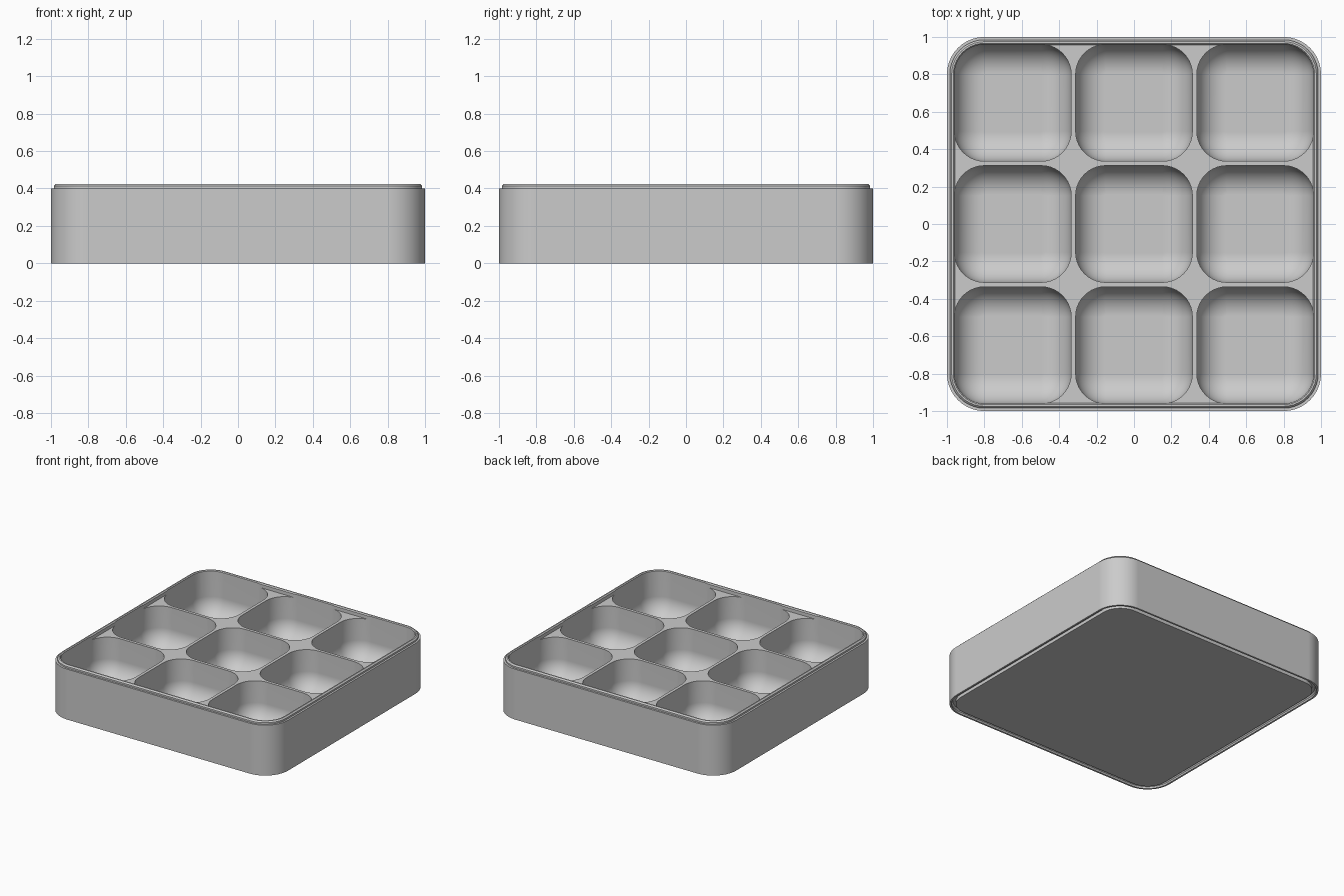
import bpy
import bmesh
from math import cos, sin, pi

if "Cube" in bpy.data.objects:
    bpy.data.objects.remove(bpy.data.objects["Cube"], do_unlink=True)

OUTER, RADIUS = 1.0, 0.2        # tray half width and corner radius
BODY_TOP, RIM_TOP, DECK, FLOOR = 0.4, 0.423, 0.388, 0.06
PITCH, CELL, CELL_RADIUS, FILLET = 0.648, 0.312, 0.16, 0.155
STEPS = 10                      # segments per rounded corner

grey = bpy.data.materials.new("grey plastic")
grey.use_nodes = True
colour = (0.6, 0.6, 0.6, 1)
grey.diffuse_color = colour
grey.node_tree.nodes["Principled BSDF"].inputs["Base Color"].default_value = colour


def ring(bm, half, radius, z, cx=0, cy=0):
    """Rounded square loop of vertices."""
    verts = []
    for corner, (sx, sy) in enumerate([(1, 1), (-1, 1), (-1, -1), (1, -1)]):
        for i in range(STEPS + 1):
            a = (corner + i / STEPS) * pi / 2
            verts.append(bm.verts.new((cx + sx * (half - radius) + radius * cos(a),
                                       cy + sy * (half - radius) + radius * sin(a), z)))
    return verts


def loft(bm, rings):
    """Skin a stack of loops and cap both ends."""
    for low, high in zip(rings, rings[1:]):
        for i in range(len(low)):
            j = (i + 1) % len(low)
            bm.faces.new((low[i], low[j], high[j], high[i]))
    bm.faces.new(rings[0][::-1])
    bm.faces.new(rings[-1])


def make_object(name, bm):
    bmesh.ops.recalc_face_normals(bm, faces=bm.faces)
    mesh = bpy.data.meshes.new(name)
    bm.to_mesh(mesh)
    bm.free()
    mesh.materials.append(grey)
    obj = bpy.data.objects.new(name, mesh)
    bpy.context.collection.objects.link(obj)
    return obj


# Tray: stacking groove underneath, straight sides, matching lip, sunken deck
groove = [(0.045, 0), (0.045, 0.025), (0.024, 0.025), (0.014, 0.014), (0.014, 0)]
sides = [(0, 0), (0, BODY_TOP)]
lip = [(0.015, BODY_TOP), (0.015, 0.413), (0.025, RIM_TOP),
       (0.034, RIM_TOP), (0.042, 0.415), (0.042, DECK)]
bm = bmesh.new()
loft(bm, [ring(bm, OUTER - inset, RADIUS - inset, z) for inset, z in groove + sides + lip])
tray = make_object("compartment_tray", bm)

# Nine round-bottomed compartments, cut in one go
bm = bmesh.new()
for col in (-1, 0, 1):
    for row in (-1, 0, 1):
        stack = []
        for i in range(STEPS + 1):
            a = i / STEPS * pi / 2
            inset = FILLET * (1 - sin(a))
            stack.append((inset, FLOOR + FILLET * (1 - cos(a))))
        stack.append((0, BODY_TOP * 1.5))
        loft(bm, [ring(bm, CELL - inset, CELL_RADIUS - inset, z, col * PITCH, row * PITCH)
                  for inset, z in stack])
cutter = make_object("compartment_cutter", bm)
cutter.hide_render = True

cut = tray.modifiers.new("compartments", "BOOLEAN")
cut.operation = "DIFFERENCE"
cut.solver = "EXACT"
cut.object = cutter
bpy.ops.object.select_all(action="DESELECT")
tray.select_set(True)
bpy.context.view_layer.objects.active = tray
bpy.ops.object.modifier_apply(modifier=cut.name)
bpy.data.objects.remove(cutter, do_unlink=True)

# Smooth curves, crisp edges
bpy.ops.object.shade_smooth_by_angle(angle=pi / 6)
weighted = tray.modifiers.new("even_shading", "WEIGHTED_NORMAL")
weighted.keep_sharp = True
